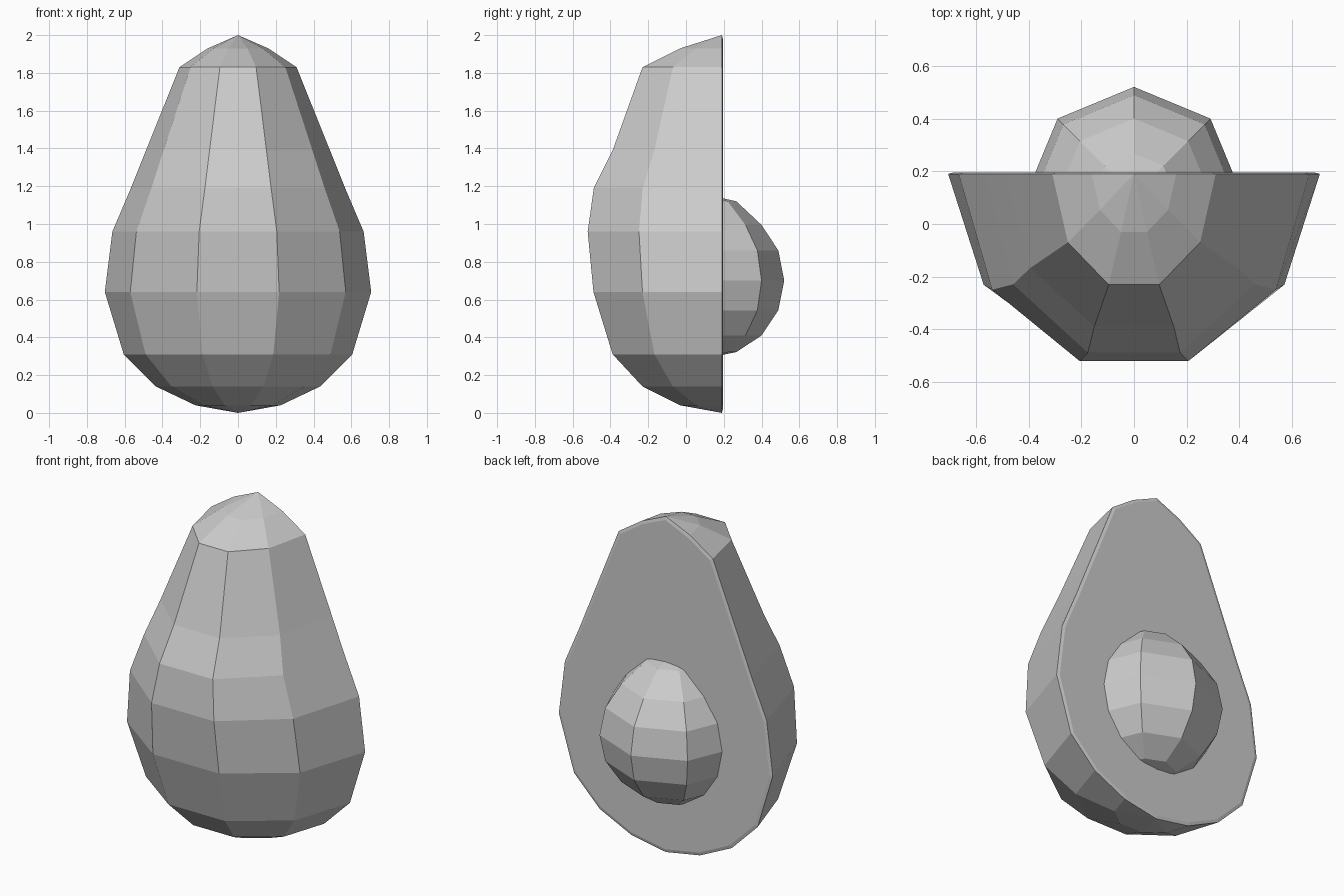
import bpy, bmesh, math

if "Cube" in bpy.data.objects:
    bpy.data.objects.remove(bpy.data.objects["Cube"])

CUT_Y = 0.19


def finish(name, bm):
    bmesh.ops.recalc_face_normals(bm, faces=bm.faces)
    mesh = bpy.data.meshes.new(name)
    bm.to_mesh(mesh)
    bm.free()
    obj = bpy.data.objects.new(name, mesh)
    bpy.context.collection.objects.link(obj)
    return obj


def skin_rings(bm, rings, bottom, top, closed):
    """Quads between rings, triangle fans to the two end points."""
    n = len(rings[0])
    for j in range(n if closed else n - 1):
        k = (j + 1) % n
        for a, b in zip(rings, rings[1:]):
            bm.faces.new((a[j], a[k], b[k], b[j]))
        bm.faces.new((bottom, rings[0][k], rings[0][j]))
        bm.faces.new((top, rings[-1][j], rings[-1][k]))


# Half fruit: (z, half width, depth) of each ring, half of a ten-sided section
profile = [(0.04, 0.225, 0.232), (0.14, 0.435, 0.442), (0.31, 0.605, 0.608),
           (0.64, 0.705, 0.715), (0.96, 0.665, 0.747), (1.19, 0.567, 0.713),
           (1.39, 0.487, 0.608), (1.83, 0.31, 0.442), (1.93, 0.16, 0.232)]
bm = bmesh.new()
rings = []
for z, w, d in profile:
    angles = [math.pi * i / 5 for i in range(6)]
    rings.append([bm.verts.new((w * math.cos(a), CUT_Y - d * math.sin(a), z)) for a in angles])
bottom = bm.verts.new((0, CUT_Y, 0))
top = bm.verts.new((0, CUT_Y, 2))
skin_rings(bm, rings, bottom, top, False)

# Flat cut face with a thin skin border
outline = [bottom] + [r[0] for r in rings] + [top] + [r[-1] for r in reversed(rings)]
cut = bm.faces.new(outline)
bm.normal_update()
bmesh.ops.recalc_face_normals(bm, faces=bm.faces)
bmesh.ops.inset_region(bm, faces=[cut], thickness=0.018, depth=0.005, use_even_offset=True)
finish("avocado_half", bm)

# Stone: eight-sided egg, half sunk into the cut face
R, PY, PZ = 0.41, 0.11, 0.70
bm = bmesh.new()
heights = [-0.378, -0.29, -0.157, 0, 0.16, 0.295, 0.42]
rings = []
for i, h in enumerate(heights):
    r = R * math.sin(math.pi * (i + 1) / 8)
    rings.append([bm.verts.new((r * math.cos(math.pi * j / 4), PY + r * math.sin(math.pi * j / 4), PZ + h))
                  for j in range(8)])
skin_rings(bm, rings, bm.verts.new((0, PY, 0.29)), bm.verts.new((0, PY, 1.155)), True)
finish("stone", bm)
